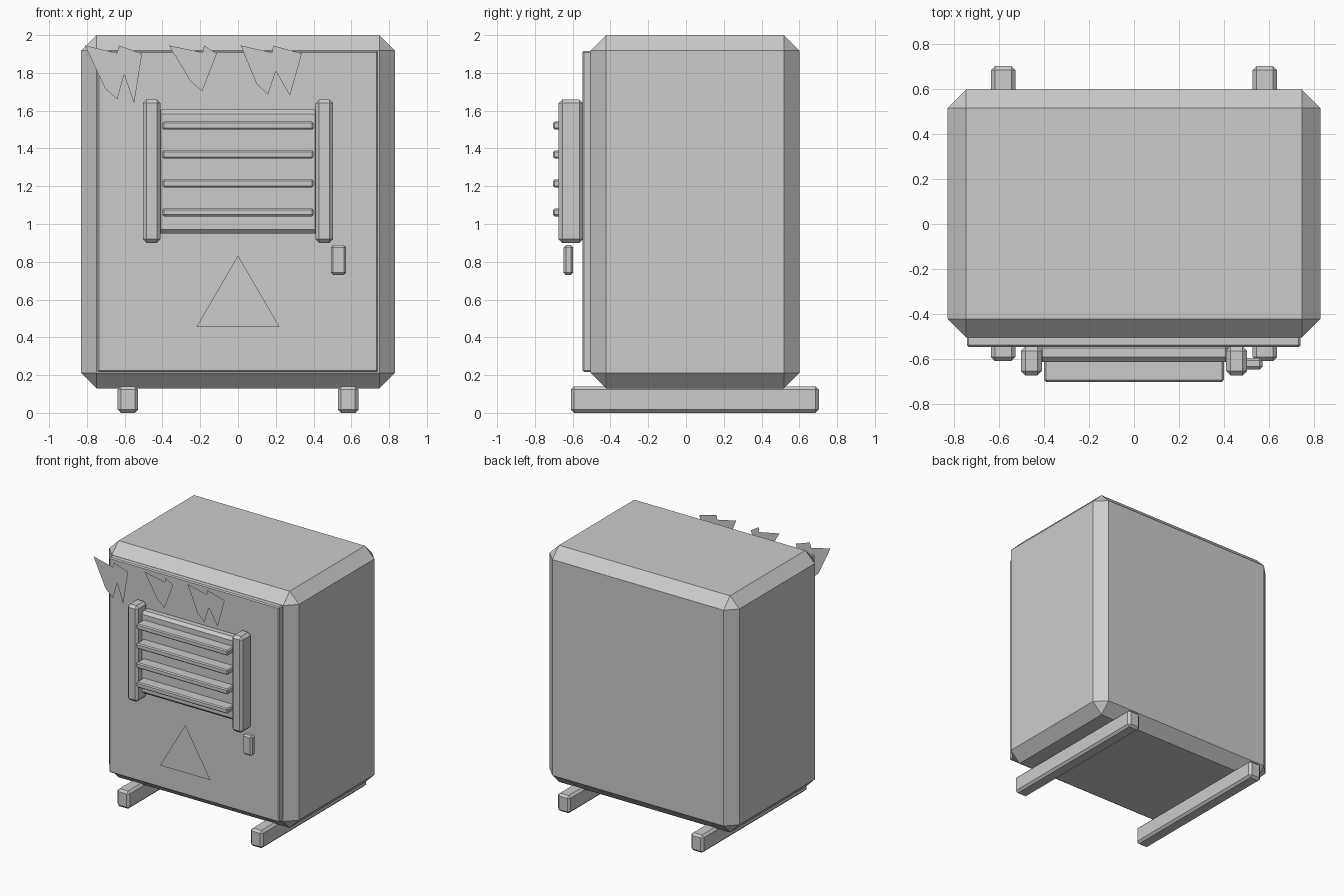
import bpy, bmesh

if "Cube" in bpy.data.objects:
    bpy.data.objects.remove(bpy.data.objects["Cube"])


def box(name, x, y, z, bevel):
    """Chamfered box from (min, max) ranges on each axis."""
    bm = bmesh.new()
    bmesh.ops.create_cube(bm, size=1)
    for v in bm.verts:
        for i, (lo, hi) in enumerate((x, y, z)):
            v.co[i] = hi if v.co[i] > 0 else lo
    bmesh.ops.bevel(bm, geom=bm.edges[:], offset=bevel, segments=1,
                    affect='EDGES', profile=0.5)
    return finish(name, bm)


def plate(name, points, y):
    """Flat cut-out facing the front, from (x, z) outline points."""
    bm = bmesh.new()
    face = bm.faces.new([bm.verts.new((px, y, pz)) for px, pz in points])
    face.normal_update()
    if face.normal.y > 0:
        face.normal_flip()
    bmesh.ops.triangulate(bm, faces=[face])
    return finish(name, bm)


def finish(name, bm):
    mesh = bpy.data.meshes.new(name)
    bm.to_mesh(mesh)
    bm.free()
    obj = bpy.data.objects.new(name, mesh)
    bpy.context.collection.objects.link(obj)
    return obj


# Cabinet and door
box("cabinet_body", (-0.83, 0.83), (-0.505, 0.60), (0.13, 2.0), 0.082)
box("door_panel", (-0.745, 0.742), (-0.548, -0.49), (0.217, 1.917), 0.008)

# Runners and vent side posts, mirrored left and right
for side, s in (("left", -1), ("right", 1)):
    cx = 0.583 * s
    box(f"{side}_runner", (cx - 0.054, cx + 0.054), (-0.61, 0.703), (0, 0.14), 0.017)
    cx = 0.457 * s
    box(f"{side}_vent_post", (cx - 0.047, cx + 0.047), (-0.675, -0.545), (0.9, 1.66), 0.02)

# Vent backing and slats
box("vent_back", (-0.43, 0.43), (-0.615, -0.53), (0.95, 1.605), 0.022)
for i in range(4):
    z = 1.062 + 0.153 * i
    box(f"vent_slat_{i + 1}", (-0.4, 0.4), (-0.703, -0.605), (z - 0.021, z + 0.021), 0.008)

# Door handle
box("door_handle", (0.492, 0.572), (-0.648, -0.597), (0.73, 0.888), 0.012)

# Warning triangle
plate("warning_triangle", [(-0.22, 0.455), (0.22, 0.455), (0, 0.833)], -0.658)

# Jagged hanging snow or icicle shapes
spikes = [
    [(-0.81, 1.945), (-0.705, 1.72), (-0.64, 1.66), (-0.603, 1.79), (-0.55, 1.638),
     (-0.508, 1.902), (-0.63, 1.945), (-0.64, 1.905)],
    [(-0.365, 1.945), (-0.253, 1.758), (-0.19, 1.702), (-0.112, 1.902),
     (-0.18, 1.945), (-0.187, 1.908)],
    [(0.014, 1.945), (0.098, 1.742), (0.158, 1.685), (0.2, 1.808), (0.275, 1.68),
     (0.338, 1.902), (0.187, 1.945), (0.18, 1.908)],
]
for i, outline in enumerate(spikes):
    plate(f"icicle_cluster_{i + 1}", outline, -0.648)
